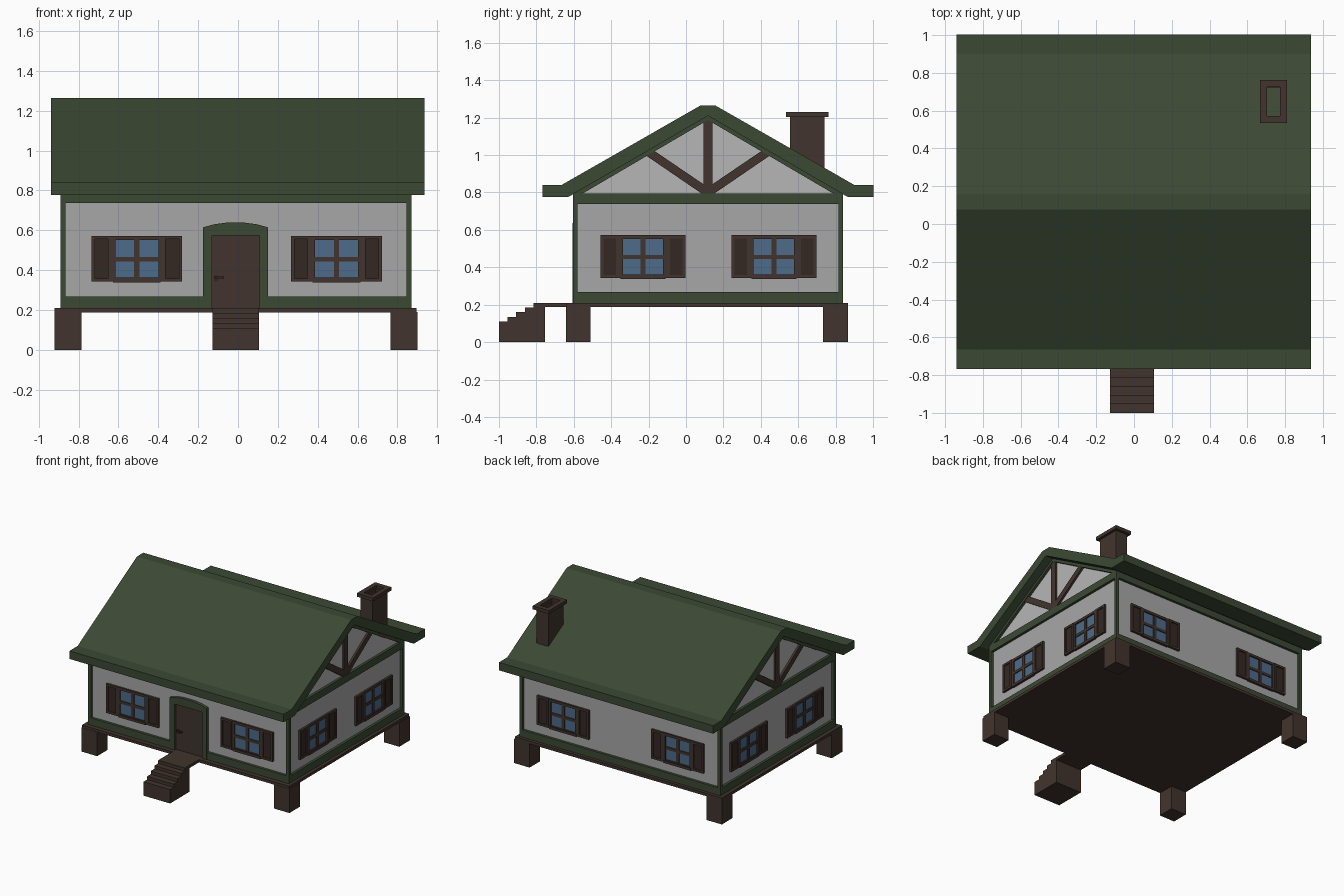
import bpy, bmesh
from math import pi
from mathutils import Matrix, Vector

if "Cube" in bpy.data.objects:
    bpy.data.objects.remove(bpy.data.objects["Cube"])


def material(name, r, g, b):
    m = bpy.data.materials.new(name)
    m.diffuse_color = (r, g, b, 1)
    m.use_nodes = True
    m.node_tree.nodes["Principled BSDF"].inputs["Base Color"].default_value = m.diffuse_color
    return m


GREEN = material("green_paint", .044, .066, .034)
BROWN = material("brown_wood", .053, .034, .026)
DARK = material("dark_wood", .034, .021, .017)
GLASS = material("window_glass", .075, .145, .25)
PLASTER = material("grey_plaster", .39, .39, .39)
GABLE = material("gable_plaster", .47, .47, .47)


def finish(name, bm, mat, matrix=None):
    bmesh.ops.recalc_face_normals(bm, faces=bm.faces)
    me = bpy.data.meshes.new(name)
    bm.to_mesh(me)
    bm.free()
    ob = bpy.data.objects.new(name, me)
    me.materials.append(mat)
    if matrix:
        ob.matrix_world = matrix
    bpy.context.collection.objects.link(ob)
    return ob


def boxes(name, mat, *items, matrix=None):
    """One object from boxes given as (x0, x1, y0, y1, z0, z1)."""
    bm = bmesh.new()
    for x0, x1, y0, y1, z0, z1 in items:
        size = Matrix.Diagonal((x1 - x0, y1 - y0, z1 - z0, 1))
        mid = Matrix.Translation(((x0 + x1) / 2, (y0 + y1) / 2, (z0 + z1) / 2))
        bmesh.ops.create_cube(bm, size=1, matrix=mid @ size)
    return finish(name, bm, mat, matrix)


def prism(name, mat, pts, axis, a, b):
    """Extrude a profile along x (points are y,z) or along y (points are x,z)."""
    bm = bmesh.new()
    at = (lambda p: (a, *p)) if axis == "x" else (lambda p: (p[0], a, p[1]))
    face = bm.faces.new([bm.verts.new(at(p)) for p in pts])
    new = bmesh.ops.extrude_face_region(bm, geom=[face])["geom"]
    step = Vector((b - a, 0, 0) if axis == "x" else (0, b - a, 0))
    bmesh.ops.translate(bm, vec=step, verts=[v for v in new if isinstance(v, bmesh.types.BMVert)])
    return finish(name, bm, mat)


def border(u0, u1, d0, d1, z0, z1, w):
    """Four bars round an upright rectangle."""
    return [(u0, u0 + w, d0, d1, z0, z1), (u1 - w, u1, d0, d1, z0, z1),
            (u0 + w, u1 - w, d0, d1, z0, z0 + w), (u0 + w, u1 - w, d0, d1, z1 - w, z1)]


def tube(x0, x1, y0, y1, z0, z1, w):
    """Four walls round a vertical opening."""
    return [(x0, x0 + w, y0, y1, z0, z1), (x1 - w, x1, y0, y1, z0, z1),
            (x0 + w, x1 - w, y0, y0 + w, z0, z1), (x0 + w, x1 - w, y1 - w, y1, z0, z1)]


# Overall extents of the trim, and the recess of the wall panels
X0, X1, Y0, Y1, IN = -.89, .87, -.605, .84, .02
MID = (Y0 + Y1) / 2

# Base: platform, porch, corner legs and stairs
boxes("platform", BROWN, (-.92, .895, -.64, .865, .188, .21),
      (-.128, .105, -.815, -.64, .188, .21))
boxes("legs", BROWN, *[(x, x + .135, y, y + .132, 0, .19)
                       for x in (-.92, .765) for y in (-.642, .733)])
steps = [(-1, 0)]
for i in range(4):
    y, z = -1 + i * .046, .11 + i * .025
    steps += [(y, z), (y + .046, z)]
steps += [(-.816, .207), (-.755, .207), (-.755, 0)]
prism("stairs", BROWN, steps, "x", -.128, .105)

# Walls with green corner posts and bands
boxes("walls", PLASTER, (X0 + IN, X1 - IN, Y0 + IN, Y1 - IN, .205, .79))
boxes("corner_posts", GREEN, *[(x, x + .024, y, y + .024, .21, .78)
                               for x in (X0, X1 - .024) for y in (Y0, Y1 - .024)])
boxes("top_band", GREEN, (X0, X1, Y0, Y1, .738, .795))
boxes("bottom_band", GREEN, (X0, -.15, Y0, Y0 + .03, .21, .267),
      (.13, X1, Y0, Y0 + .03, .21, .267), (X0, X1, Y1 - .03, Y1, .21, .267),
      (X0, X0 + .03, Y0, Y1, .21, .267), (X1 - .03, X1, Y0, Y1, .21, .267))

# Gables with rim and timber beams
prism("gable_wall", GABLE, [(Y0 + .01, .79), (Y1 - .01, .79), (MID, 1.2)], "x", X0 + IN, X1 - IN)
prism("gable_rim", GREEN, [(Y0, .79), (MID, 1.215), (Y1, .79), (Y1 - .045, .79),
                           (MID, 1.187), (Y0 + .045, .79)], "x", X0, X1)
for side, a, b in (("left", X0 + .004, X0 + .05), ("right", X1 - .05, X1 - .004)):
    boxes(side + "_king_post", BROWN, (a, b, MID - .025, MID + .025, .79, 1.195))
    for n, s in (("front", -1), ("back", 1)):
        brace = [(0, .795), (.035, .795), (.335, 1.0), (.305, 1.035), (0, .828)]
        prism(f"{side}_{n}_brace", BROWN, [(MID + s * y, z) for y, z in brace], "x", a, b)

# Roof shell with flat eaves and flat ridge
half = [(.04, 1.265), (.783, .84), (.885, .84), (.885, .777), (.745, .777)]
roof = [(MID + y, z) for y, z in half] + [(MID, 1.21)]
roof += [(MID - y, z) for y, z in reversed(half)]
prism("roof", GREEN, roof, "x", -.94, .937)

# Chimney with open cap
boxes("chimney", BROWN, *tube(.687, .79, .555, .74, .86, 1.207, .018))
boxes("chimney_cap", BROWN, *tube(.667, .81, .534, .762, 1.203, 1.23, .037))

# Door, arched frame and handle
prism("door_frame", GREEN, [(-.175, .21), (-.175, .615), (-.12, .63), (-.06, .638), (.035, .638),
                            (.095, .63), (.15, .615), (.15, .21), (.109, .21), (.109, .575),
                            (-.13, .575), (-.13, .21)], "y", Y0 - .003, Y0 + .03)
boxes("door", BROWN, (-.13, .109, Y0 + .015, Y0 + .04, .21, .575))
boxes("door_handle", DARK, (-.12, -.1, Y0 + .008, Y0 + .02, .342, .372),
      (-.12, -.07, Y0, Y0 + .01, .357, .368))


def window(tag, matrix):
    """Shuttered window; local -y points outwards, wall face at y = 0."""
    boxes(tag + "_glass", GLASS, (-.11, .11, -.003, .01, .35, .565), matrix=matrix)
    boxes(tag + "_frame", BROWN, *border(-.128, .128, -.014, .005, .342, .572, .02),
          (-.013, .013, -.01, .005, .35, .565), (-.11, .11, -.01, .005, .444, .466),
          (-.12, .12, -.019, .005, .337, .356), matrix=matrix)
    for n, u in (("left", -.228), ("right", .128)):
        boxes(f"{tag}_{n}_shutter", BROWN, *border(u, u + .1, -.018, .005, .342, .572, .017),
              matrix=matrix)
        boxes(f"{tag}_{n}_shutter_panel", DARK, (u + .01, u + .09, -.01, .005, .35, .565),
              matrix=matrix)


# Two windows on every wall
for i, x in enumerate((-.508, .495), 1):
    window(f"front_window_{i}", Matrix.Translation((x, Y0 + IN, 0)))
    window(f"back_window_{i}", Matrix.Translation((x, Y1 - IN, 0)) @ Matrix.Rotation(pi, 4, "Z"))
for i, y in enumerate((-.23, .47), 1):
    window(f"right_window_{i}", Matrix.Translation((X1 - IN, y, 0)) @ Matrix.Rotation(pi / 2, 4, "Z"))
    window(f"left_window_{i}", Matrix.Translation((X0 + IN, y, 0)) @ Matrix.Rotation(-pi / 2, 4, "Z"))
